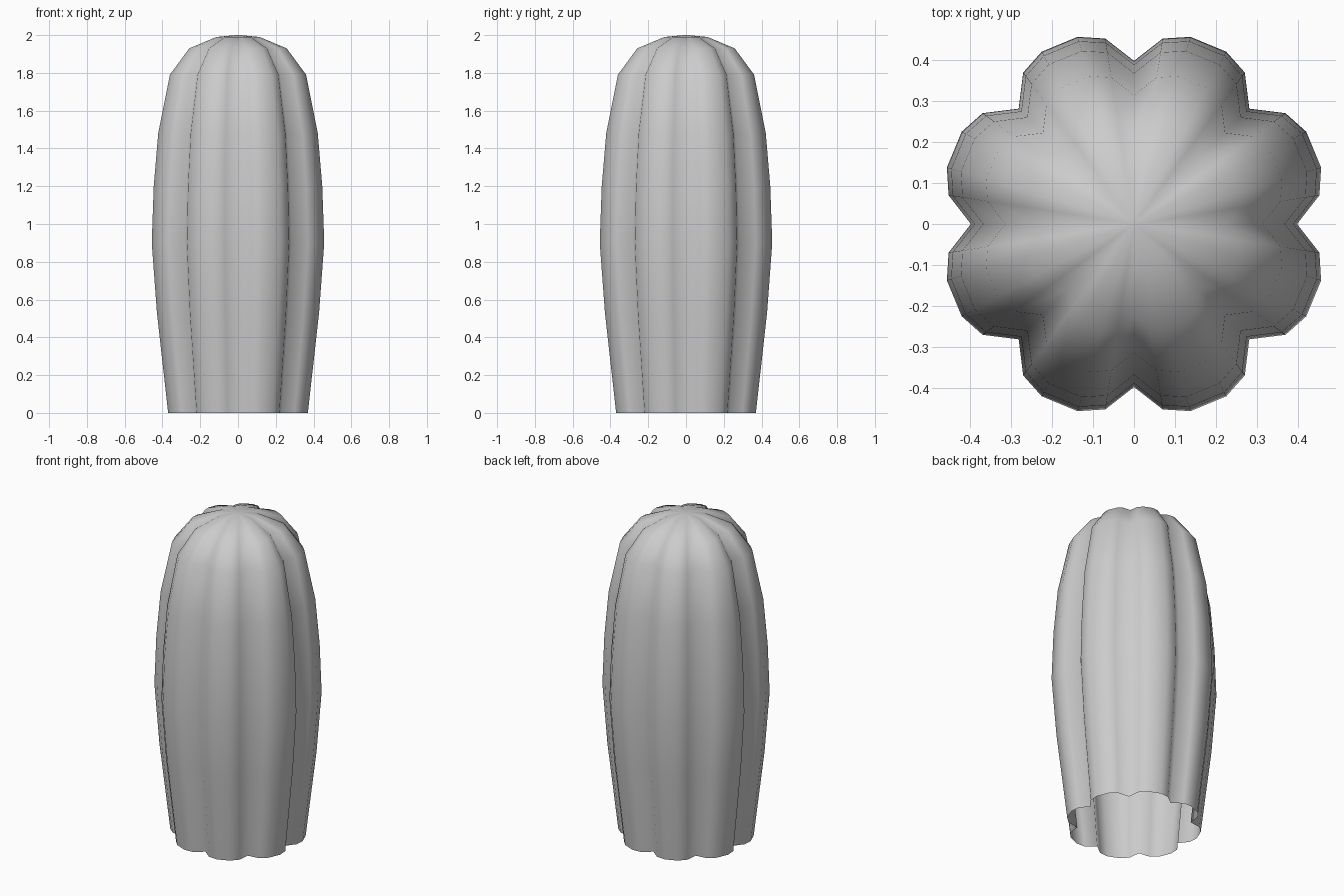
import bpy, bmesh, math

if "Cube" in bpy.data.objects:
    bpy.data.objects.remove(bpy.data.objects["Cube"])

# One lobe of the cross-section: (degrees past the groove, radius)
LOBE = [(0, 0.398), (8.8, 0.458), (16.8, 0.477), (28.2, 0.477), (36.2, 0.458)]
# Vertical profile: (height, scale of cross-section)
ROWS = [(0, 0.81), (0.53, 0.94), (0.9, 1.0), (1.2, 0.977), (1.48, 0.925),
        (1.79, 0.79), (1.93, 0.565), (1.99, 0.25), (2.0, 0.03)]

bm = bmesh.new()
rings = []
for z, s in ROWS:
    ring = []
    for lobe in range(8):
        for deg, r in LOBE:
            a = math.radians(lobe * 45 + deg)
            ring.append(bm.verts.new((r * s * math.cos(a), r * s * math.sin(a), z)))
    rings.append(ring)

# Ribbed skin, open at the bottom, closed at the crown
n = len(rings[0])
for low, high in zip(rings, rings[1:]):
    for i in range(n):
        j = (i + 1) % n
        bm.faces.new((low[i], low[j], high[j], high[i]))
bm.faces.new(rings[-1])
for f in bm.faces:
    f.smooth = True

mesh = bpy.data.meshes.new("ribbed_cactus_body")
bm.to_mesh(mesh)
bm.free()
body = bpy.data.objects.new("ribbed_cactus_body", mesh)
bpy.context.collection.objects.link(body)
